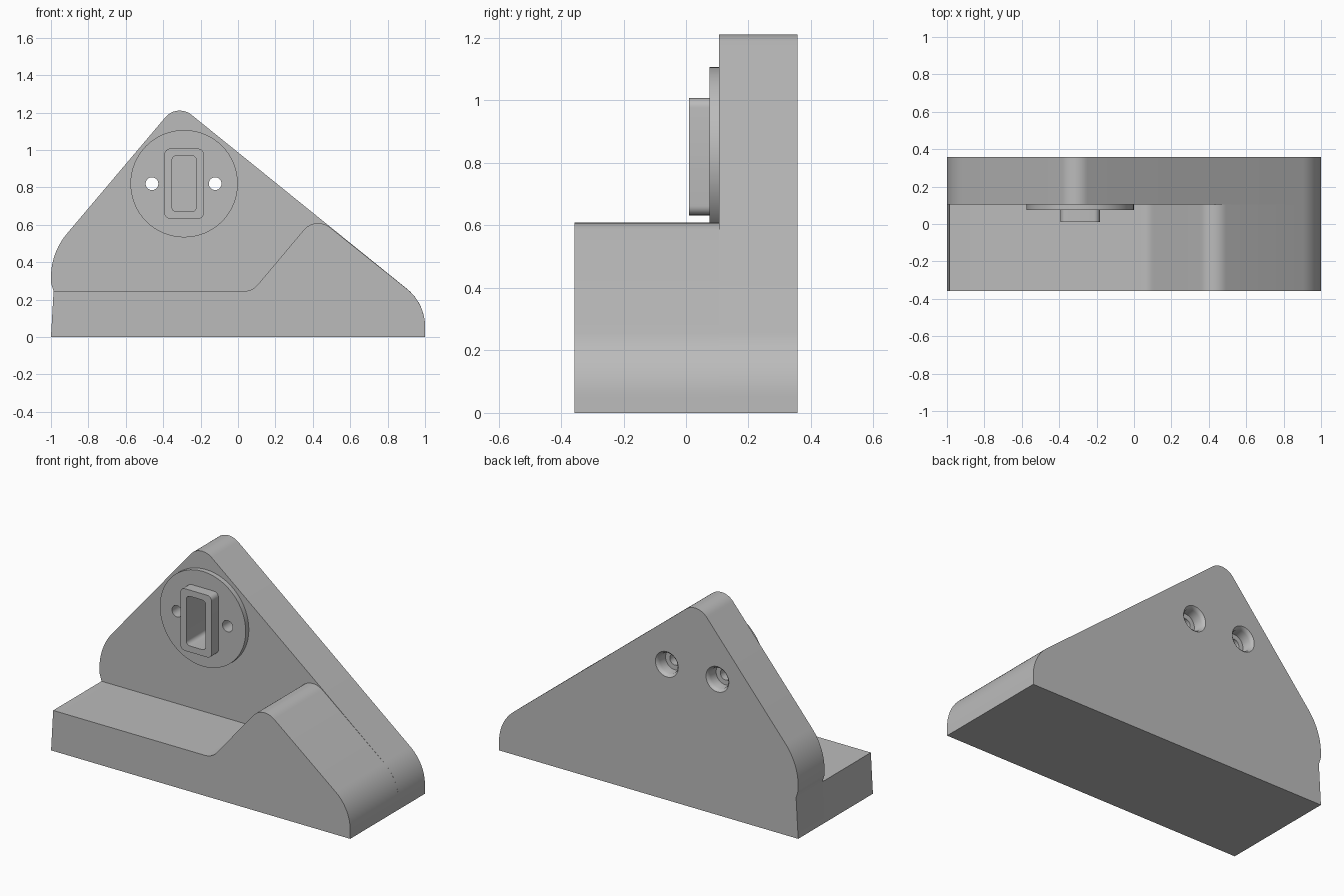
import bpy, bmesh
from math import cos, sin, tan, pi
from mathutils import Vector

cube = bpy.data.objects.get("Cube")
if cube:
    bpy.data.objects.remove(cube, do_unlink=True)

grey = bpy.data.materials.new("plain grey")
grey.use_nodes = True
colour = (0.5, 0.5, 0.5, 1)
grey.diffuse_color = colour
grey.node_tree.nodes["Principled BSDF"].inputs["Base Color"].default_value = colour

FRONT, STEP, BACK = -0.357, 0.105, 0.357
DISC_FRONT, BOSS_FRONT = 0.075, 0.01
CX, CZ = -0.288, 0.82


def rounded(corners, steps=12):
    """Outline through (x, z, radius) corners, each replaced by an arc."""
    out = []
    for i, (x, z, r) in enumerate(corners):
        p = Vector((x, z))
        if r == 0:
            out.append(p)
            continue
        a = (Vector(corners[i - 1][:2]) - p).normalized()
        b = (Vector(corners[(i + 1) % len(corners)][:2]) - p).normalized()
        half = a.angle(b) / 2
        centre = p + (a + b).normalized() * r / sin(half)
        u = p + a * r / tan(half) - centre
        v = p + b * r / tan(half) - centre
        sweep = pi - 2 * half
        for k in range(steps + 1):
            t = k / steps
            out.append(centre + (u * sin((1 - t) * sweep) + v * sin(t * sweep)) / sin(sweep))
    return out


def rounded_box(w, h, r):
    x, z = w / 2, h / 2
    return rounded([(CX + sx * x, CZ + sz * z, r) for sx, sz in ((-1, -1), (1, -1), (1, 1), (-1, 1))], 6)


def circle(x, r, n=48):
    return [Vector((x + r * cos(2 * pi * k / n), CZ + r * sin(2 * pi * k / n))) for k in range(n)]


def loft(name, sections):
    """Solid through outlines (y, points) of equal point count."""
    bm = bmesh.new()
    rings = [[bm.verts.new((p.x, y, p.y)) for p in pts] for y, pts in sections]
    bm.faces.new(rings[0])
    bm.faces.new(rings[-1][::-1])
    n = len(rings[0])
    for lo, hi in zip(rings, rings[1:]):
        for i in range(n):
            j = (i + 1) % n
            bm.faces.new((lo[i], hi[i], hi[j], lo[j]))
    bmesh.ops.recalc_face_normals(bm, faces=bm.faces)
    mesh = bpy.data.meshes.new(name)
    bm.to_mesh(mesh)
    bm.free()
    mesh.materials.append(grey)
    obj = bpy.data.objects.new(name, mesh)
    bpy.context.collection.objects.link(obj)
    return obj


def extrude(name, pts, y0, y1):
    return loft(name, [(y0, pts), (y1, pts)])


def boolean(obj, other, operation):
    bpy.context.view_layer.objects.active = obj
    mod = obj.modifiers.new(operation.lower(), 'BOOLEAN')
    mod.operation, mod.solver, mod.object = operation, 'EXACT', other
    bpy.ops.object.modifier_apply(modifier=mod.name)


# Triangular back plate and stepped foot
right_end = [(1, 0, 0), (1, 0.18, 0.26)]
plate = extrude("back_plate", rounded([(-1, 0, 0)] + right_end + [
    (-0.325, 1.25, 0.1), (-1, 0.452, 0.36), (-1, 0.29, 0.08), (-0.986, 0.245, 0)]), STEP, BACK)
foot = extrude("stepped_foot", rounded([(-1, 0, 0)] + right_end + [
    (0.415, 0.648, 0.1), (0.076, 0.245, 0.1), (-0.986, 0.245, 0)]), FRONT, STEP)

# Round mounting disc and socket boss
disc = extrude("mounting_disc", circle(CX, 0.287, 64), DISC_FRONT, STEP)
boss = extrude("socket_boss", rounded_box(0.21, 0.375, 0.03), BOSS_FRONT, DISC_FRONT)

# Socket pocket and screw holes with wider recesses at the back
cutters = [extrude("socket_cutter", rounded_box(0.13, 0.3, 0.025), -0.1, 0.3)]
for x in (-0.46, -0.122):
    cutters.append(loft("screw_cutter", [
        (y, circle(x, r)) for y, r in
        ((0.03, 0.034), (0.28, 0.034), (0.281, 0.062), (0.335, 0.062), (0.35, 0.068), (0.36, 0.08))]))

for cutter in cutters:
    for part in (plate, disc):
        boolean(part, cutter, 'DIFFERENCE')
boolean(boss, cutters[0], 'DIFFERENCE')
for cutter in cutters:
    bpy.data.objects.remove(cutter, do_unlink=True)

# Smooth the rounded walls, keep the edges crisp
bpy.ops.object.select_all(action='DESELECT')
for part in (plate, foot, disc, boss):
    part.select_set(True)
bpy.context.view_layer.objects.active = plate
bpy.ops.object.shade_smooth_by_angle(angle=pi / 6)
